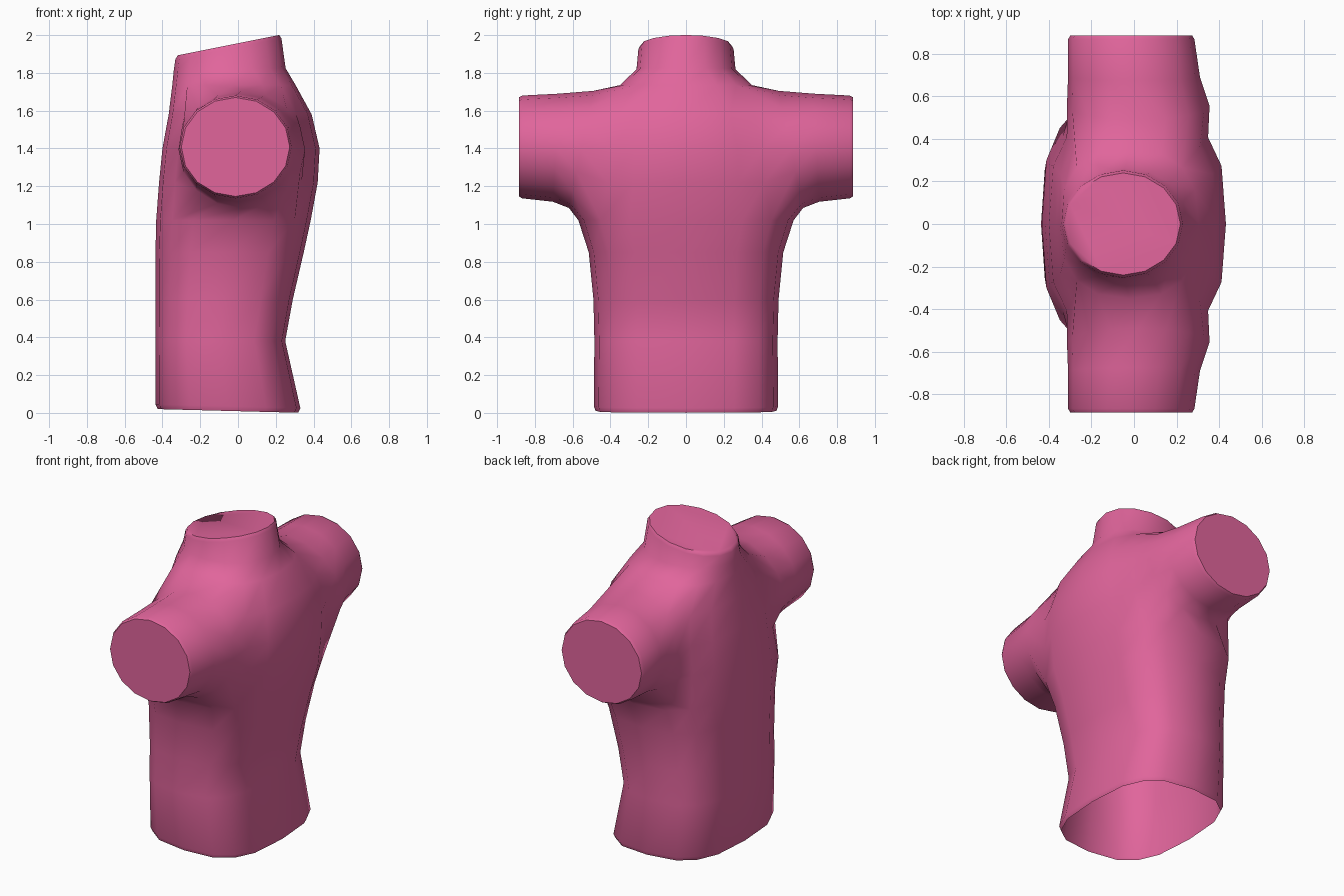
import bpy, bmesh
from math import sin, cos, pi, copysign

if "Cube" in bpy.data.objects:
    bpy.data.objects.remove(bpy.data.objects["Cube"])

N = 16  # sides of every ring
bm = bmesh.new()


def spow(v, p):
    return copysign(abs(v) ** p, v)


def bridge(a, b):
    for i in range(N):
        j = (i + 1) % N
        bm.faces.new((a[i], a[j], b[j], b[i]))


# Torso rings: height, tilt along x, back x, front x, half width, roundness power
rows = [
    (0.009, -0.026, -0.425, 0.318, 0.478, 0.67),
    (0.034, -0.026, -0.437, 0.330, 0.488, 0.67),
    (0.38, 0, -0.437, 0.250, 0.485, 0.67),
    (0.60, 0, -0.437, 0.290, 0.490, 0.67),
    (0.85, 0, -0.437, 0.348, 0.515, 0.67),
    (1.02, 0, -0.433, 0.385, 0.570, 0.67),
    (1.22, 0, -0.418, 0.422, 0.520, 0.65),
    (1.40, 0, -0.400, 0.432, 0.510, 0.65),
    (1.58, 0, -0.367, 0.390, 0.460, 0.70),
    (1.735, 0, -0.348, 0.305, 0.350, 0.80),
    (1.82, 0.02, -0.340, 0.252, 0.262, 0.95),
    (1.937, 0.2, -0.332, 0.230, 0.252, 1.0),
    (1.957, 0.2, -0.320, 0.218, 0.240, 1.0),
]
LOW, MID, HIGH = 5, 7, 9  # rows bounding the arm openings
rings = []
for z, tilt, x0, x1, hw, p in rows:
    ring = []
    for i in range(N):
        a = 2 * pi * i / N
        x = (x0 + x1) / 2 + (x1 - x0) / 2 * spow(cos(a), p)
        ring.append(bm.verts.new((x, hw * spow(sin(a), p), z + tilt * x)))
    rings.append(ring)

# Torso skin, leaving a 4 x 4 opening on each side for the arms
for r in range(len(rings) - 1):
    for i in range(N):
        if LOW <= r < HIGH and i % 8 in (2, 3, 4, 5):
            continue
        j = (i + 1) % N
        bm.faces.new((rings[r][i], rings[r][j], rings[r + 1][j], rings[r + 1][i]))
bm.faces.new(rings[-1])

# Arm rings: y, extra y on the underside, centre x, radius x, centre z, radius z
arm = [
    (0.555, 0.065, 0.02, 0.335, 1.395, 0.31),
    (0.69, 0.015, 0.0, 0.31, 1.404, 0.286),
    (0.867, 0, -0.013, 0.297, 1.408, 0.272),
    (0.885, 0, -0.013, 0.287, 1.408, 0.262),
]


def square(v):
    return max(-2, min(2, round(v * 2.83)))


for s in (1, -1):
    # Edge of the opening, in the same order as the arm rings
    prev = []
    for k in range(N):
        a = 2 * pi * k / N
        prev.append(rings[MID + square(sin(a))][(s * (4 - square(cos(a)))) % N])
    for y, dy, cx, rx, cz, rz in arm:
        ring = []
        for k in range(N):
            a = 2 * pi * k / N
            ring.append(bm.verts.new((cx + rx * cos(a), s * (y - dy * sin(a)),
                                      cz + rz * sin(a))))
        bridge(prev, ring)
        prev = ring
    bm.faces.new(prev)

# Clean up the loose points inside the openings
bmesh.ops.delete(bm, geom=[v for v in bm.verts if not v.link_faces], context='VERTS')
bmesh.ops.recalc_face_normals(bm, faces=bm.faces)

mesh = bpy.data.meshes.new("torso")
bm.to_mesh(mesh)
bm.free()
torso = bpy.data.objects.new("torso", mesh)
bpy.context.collection.objects.link(torso)

# Pink material and smooth shading with sharp end caps
pink = bpy.data.materials.new("pink")
pink.diffuse_color = (0.75, 0.13, 0.33, 1)
pink.use_nodes = True
pink.node_tree.nodes["Principled BSDF"].inputs["Base Color"].default_value = pink.diffuse_color
mesh.materials.append(pink)
bpy.context.view_layer.objects.active = torso
torso.select_set(True)
bpy.ops.object.shade_smooth_by_angle(angle=0.93)
